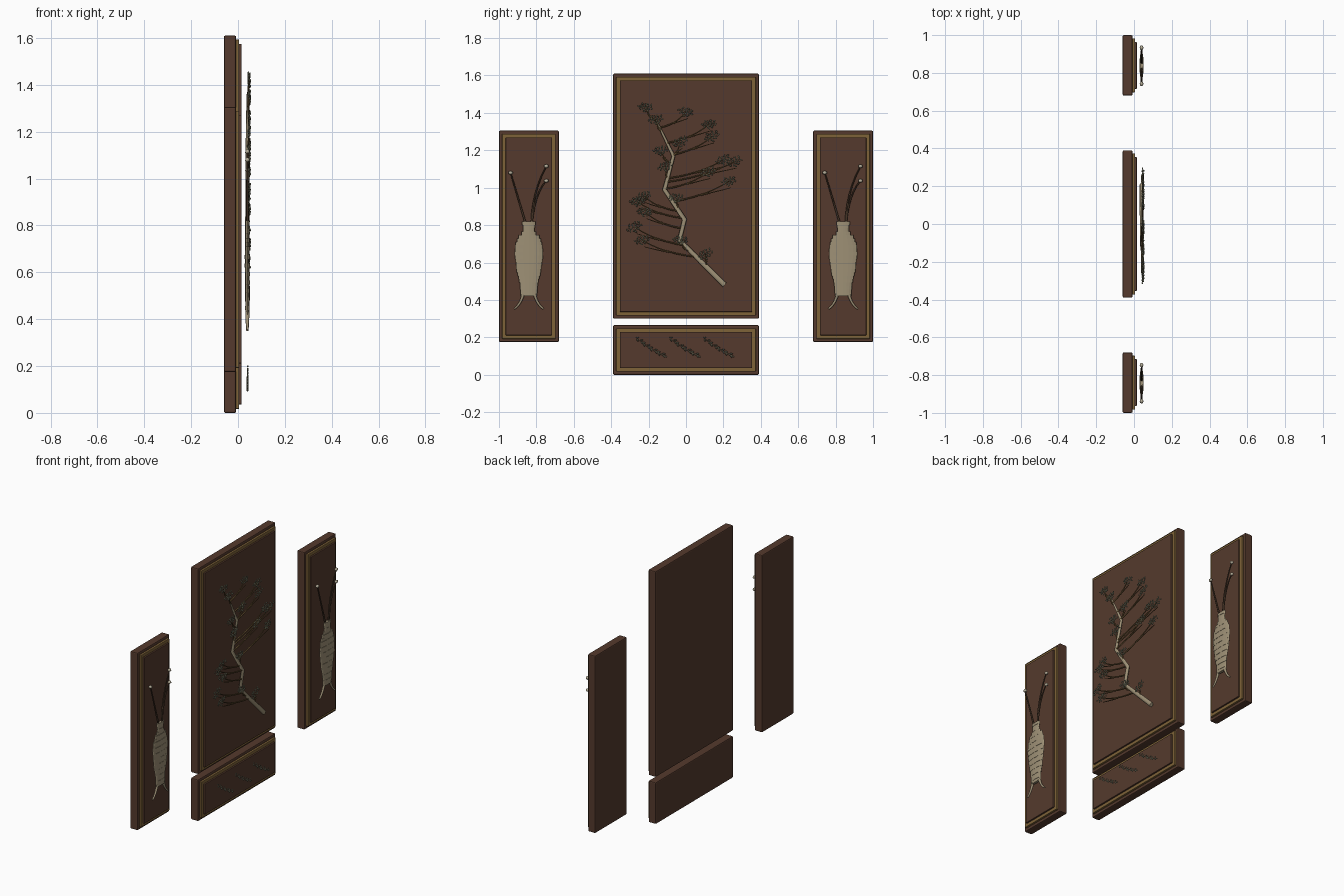
import bpy, bmesh, math, random
from mathutils import Vector, Matrix

random.seed(4)
if "Cube" in bpy.data.objects:
    bpy.data.objects.remove(bpy.data.objects["Cube"])


def material(name, rgb):
    m = bpy.data.materials.new(name)
    m.use_nodes = True
    m.diffuse_color = (*rgb, 1)
    b = m.node_tree.nodes["Principled BSDF"]
    b.inputs["Base Color"].default_value = (*rgb, 1)
    b.inputs["Roughness"].default_value = 0.7
    return m


WOOD = material("walnut wood", (0.09, 0.042, 0.026))
GOLD = material("aged gold", (0.21, 0.125, 0.04))
TAN = material("pale stone", (0.34, 0.28, 0.18))
LEAF = material("grey green", (0.23, 0.24, 0.16))
TWIG = material("twig brown", (0.13, 0.08, 0.03))
STEM = material("dark stem", (0.06, 0.035, 0.02))
BUD = material("bud cream", (0.45, 0.41, 0.31))


def finish(name, bm, mat, smooth=False):
    me = bpy.data.meshes.new(name)
    bm.to_mesh(me)
    bm.free()
    me.materials.append(mat)
    for p in me.polygons:
        p.use_smooth = smooth
    ob = bpy.data.objects.new(name, me)
    bpy.context.collection.objects.link(ob)
    return ob


def slab(name, x0, x1, y, w, z0, z1, mat, bevel):
    bm = bmesh.new()
    mid = Vector(((x0 + x1) / 2, y, (z0 + z1) / 2))
    bmesh.ops.create_cube(bm, size=1, matrix=Matrix.Translation(mid)
                          @ Matrix.Diagonal((x1 - x0, w, z1 - z0, 1)))
    bmesh.ops.bevel(bm, geom=bm.edges[:], offset=bevel, segments=2,
                    profile=0.5, affect="EDGES")
    return finish(name, bm, mat)


def panel(name, y, w, z0, z1):
    # Backing board, gold border plate and raised centre
    slab(name + "_board", -0.06, -0.008, y, w, z0, z1, WOOD, 0.006)
    for part, x0, x1, inset, mat in (("border", -0.01, 0.005, 0.017, GOLD),
                                     ("centre", 0, 0.015, 0.036, WOOD)):
        slab(f"{name}_{part}", x0, x1, y, w - 2 * inset,
             z0 + inset, z1 - inset, mat, 0.003)


def tubes(name, paths, mat, sides=1):
    # Each path is a list of (point, radius)
    cu = bpy.data.curves.new(name, "CURVE")
    cu.dimensions = "3D"
    cu.bevel_depth = 1
    cu.bevel_resolution = sides
    cu.use_fill_caps = True
    for path in paths:
        sp = cu.splines.new("POLY")
        sp.points.add(len(path) - 1)
        for p, (co, r) in zip(sp.points, path):
            p.co = (*co, 1)
            p.radius = r
    cu.materials.append(mat)
    ob = bpy.data.objects.new(name, cu)
    bpy.context.collection.objects.link(ob)
    bpy.ops.object.select_all(action="DESELECT")
    ob.select_set(True)
    bpy.context.view_layer.objects.active = ob
    bpy.ops.object.convert(target="MESH")
    return ob


def blobs(name, items, mat):
    # Each item is (centre, size, turn about x)
    bm = bmesh.new()
    for co, size, turn in items:
        bmesh.ops.create_icosphere(
            bm, subdivisions=1, radius=1,
            matrix=Matrix.Translation(co) @ Matrix.Rotation(turn, 4, "X")
            @ Matrix.Diagonal((*size, 1)))
    return finish(name, bm, mat, True)


def arc(a, c, b, r0, r1, n=6):
    # Curved path from a to b, pulled towards c
    a, b, c = Vector(a), Vector(b), Vector(c)
    out = []
    for i in range(n + 1):
        t = i / n
        out.append((a * (1 - t) ** 2 + c * 2 * t * (1 - t) + b * t * t,
                    r0 + (r1 - r0) * t))
    return out


# Panels
panel("main_panel", 0, 0.78, 0.30, 1.61)
panel("lower_panel", 0, 0.78, 0, 0.265)
SIDES = (("left", 0.84), ("right", -0.84))
for side, y in SIDES:
    panel(side + "_panel", y, 0.32, 0.175, 1.305)

# Vases with stems, buds and feet
PROFILE = ((0.42, 0.044), (0.48, 0.047), (0.56, 0.066), (0.65, 0.077),
           (0.70, 0.072), (0.74, 0.056), (0.765, 0.030), (0.80, 0.033), (0.82, 0.038))


def vase_width(z):
    for (za, wa), (zb, wb) in zip(PROFILE, PROFILE[1:]):
        if z <= zb:
            return wa + (wb - wa) * (z - za) / (zb - za)
    return PROFILE[-1][1]


for side, y in SIDES:
    bm = bmesh.new()
    layers = 22
    h = 0.4 / layers
    for i in range(layers):
        z = 0.42 + h * (i + 0.5)
        w = vase_width(z)
        depth = 0.006 + 0.05 * w + 0.0015 * (i % 2)
        bmesh.ops.create_cone(
            bm, cap_ends=True, segments=16, radius1=1, radius2=1, depth=1,
            matrix=Matrix.Translation((0.04, y, z)) @ Matrix.Diagonal((depth, w, h, 1)))
    finish(side + "_vase", bm, TAN)

    stems, buds, feet = [], [], []
    for dy, z, lean in ((-0.098, 1.08, -0.065), (0.093, 1.115, 0.015), (0.093, 1.037, 0.03)):
        tip = Vector((0.04, y + dy, z))
        stems.append(arc((0.04, y + dy * 0.15, 0.8), (0.04, y + lean, 0.97), tip, 0.006, 0.004))
        buds.append((tip, (0.011, 0.014, 0.011), 0))
    for s in (-1, 1):
        feet.append(arc((0.04, y + s * 0.03, 0.43), (0.04, y + s * 0.045, 0.375),
                        (0.04, y + s * 0.078, 0.352), 0.009, 0.005))
    tubes(side + "_stems", stems, STEM)
    blobs(side + "_buds", buds, BUD)
    tubes(side + "_vase_feet", feet, TAN)

# Tree trunk
TRUNK = [(0.206, 0.48), (-0.035, 0.72), (-0.008, 0.83), (-0.115, 0.99),
         (-0.067, 1.17), (-0.16, 1.36)]
RADII = (0.015, 0.013, 0.013, 0.012, 0.010, 0.005)
trunk = tubes("tree_trunk", [[((0.04, y, z), r) for (y, z), r in zip(TRUNK, RADII)]], TAN, 2)
for v in trunk.data.vertices:
    v.co.x = 0.04 + (v.co.x - 0.04) * 0.7


def trunk_at(z):
    z = max(z, 0.5)
    for (ya, za), (yb, zb) in zip(TRUNK, TRUNK[1:]):
        if z <= zb:
            return Vector((0.042, ya + (yb - ya) * (z - za) / (zb - za), z))
    return Vector((0.042, *TRUNK[-1]))


# Foliage clusters, each on a sagging twig from the trunk
CLUSTERS = ((-.215, 1.43), (-.16, 1.365), (0, 1.405), (.125, 1.34), (.14, 1.275),
            (-.135, 1.2), (-.11, 1.115), (-.03, 1.245), (.2, 1.15), (.26, 1.14),
            (.12, 1.085), (.23, 1.035), (-.225, .955), (-.26, .925), (-.22, .87),
            (-.05, .945), (-.275, .79), (-.235, .72), (.105, .645), (-.03, .72))
twigs, leaves = [], []
for y, z in CLUSTERS:
    tip = Vector((0.047, y, z))
    start = trunk_at(z - 0.06 - 0.15 * abs(y - trunk_at(z).y))
    sag = start.lerp(tip, 0.6) - Vector((0, 0, 0.035))
    twigs.append(arc(start, sag, tip, 0.005, 0.003))
    # Bare side shoot
    shoot = start.lerp(tip, 0.5) - Vector((0, 0, 0.02))
    twigs.append(arc(shoot, shoot.lerp(tip, 0.5) - Vector((0, 0, 0.02)),
                     tip + Vector((0, 0.01, -0.035)), 0.004, 0.002, 4))
    tilt = random.uniform(-0.3, 0.5)
    for i in range(18):
        a = i * 2.4
        r = math.sqrt((i + 0.5) / 18)
        dy, dz = 0.038 * r * math.cos(a), 0.024 * r * math.sin(a)
        off = Vector((random.uniform(-0.004, 0.005), dy - dz * tilt, dz + dy * tilt))
        leaves.append((tip + off, (0.004, 0.0085, 0.0045), random.uniform(0, 3)))
tubes("tree_twigs", twigs, TWIG)
blobs("tree_foliage", leaves, LEAF)

# Three leafy sprigs on the lower panel
sprigs, sprig_leaves = [], []
for k in (-1, 0, 1):
    mid = 0.18 * k
    path = arc((0.04, mid - 0.08, 0.192), (0.04, mid - 0.01, 0.135),
               (0.04, mid + 0.078, 0.095), 0.002, 0.004, 8)
    sprigs.append(path)
    for i, (p, _) in enumerate(path[:-1]):
        for s in (-1, 1):
            off = Vector((0.002, 0.006 * (i % 2), s * 0.007))
            sprig_leaves.append((p + off, (0.004, 0.009, 0.004), -0.6 + s * 0.5))
tubes("sprig_stalks", sprigs, TAN)
blobs("sprig_leaves", sprig_leaves, LEAF)
